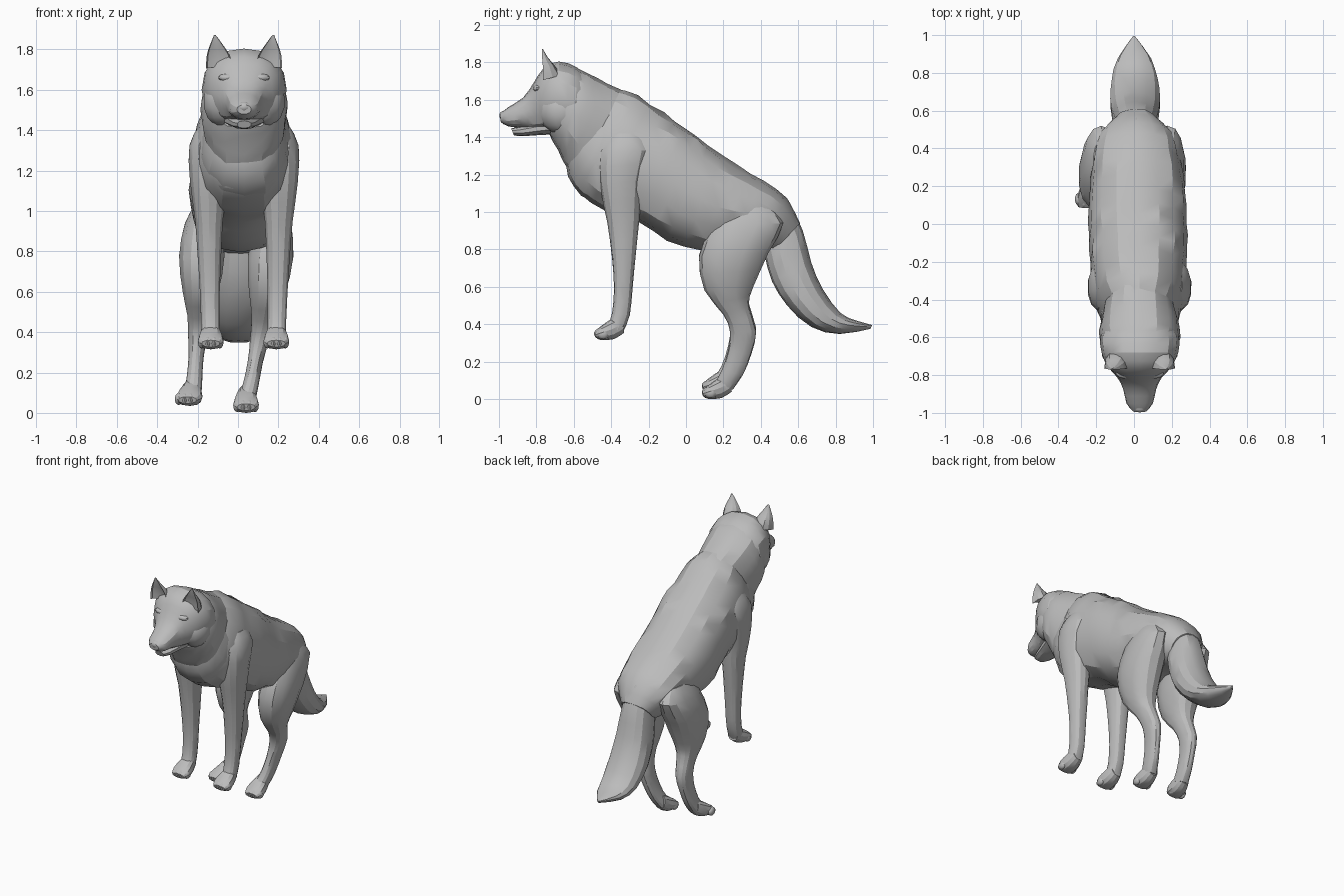
import bpy, bmesh, math, random
from mathutils import Vector

cube = bpy.data.objects.get("Cube")
if cube:
    bpy.data.objects.remove(cube, do_unlink=True)

random.seed(4)
fur = bpy.data.materials.new("grey fur")
fur.use_nodes = True
grey = (0.5, 0.5, 0.5, 1)
fur.diffuse_color = grey
fur.node_tree.nodes["Principled BSDF"].inputs["Base Color"].default_value = grey
MIDLINE = 0.03


def finish(name, bm, angle=24):
    """Turn a bmesh into a shaded, coloured object."""
    bmesh.ops.recalc_face_normals(bm, faces=bm.faces)
    mesh = bpy.data.meshes.new(name)
    bm.to_mesh(mesh)
    bm.free()
    mesh.materials.append(fur)
    obj = bpy.data.objects.new(name, mesh)
    bpy.context.collection.objects.link(obj)
    bpy.ops.object.select_all(action='DESELECT')
    obj.select_set(True)
    bpy.context.view_layer.objects.active = obj
    bpy.ops.object.shade_smooth_by_angle(angle=math.radians(angle))


def smooth_rows(rows, steps=2):
    """Add in-between cross-sections with a Catmull-Rom spline."""
    rows = [Vector(r) for r in rows]
    result = []
    for i in range(len(rows) - 1):
        a, b = rows[max(i - 1, 0)], rows[i]
        c, d = rows[i + 1], rows[min(i + 2, len(rows) - 1)]
        for s in range(steps):
            t = s / steps
            result.append((b * 2 + (c - a) * t + (a * 2 - b * 5 + c * 4 - d) * t ** 2
                           + (b * 3 - a - c * 3 + d) * t ** 3) / 2)
    return result + [rows[-1]]


def loft(name, rows, x_start=MIDLINE, x_end=None, sides=14,
         ease=1, square=0.88, dish=1, rough=0):
    """Skin rows of (upper y, upper z, lower y, lower z, half width)."""
    x_end = x_start if x_end is None else x_end
    rows = smooth_rows(rows)
    bm = bmesh.new()
    rings = []
    for i, (uy, uz, ly, lz, half) in enumerate(rows):
        x = x_start + (x_end - x_start) * (i / (len(rows) - 1)) ** ease
        ring = []
        for k in range(sides):
            turn = math.tau * k / sides
            c, s = math.cos(turn), math.sin(turn)
            c = math.copysign(abs(c) ** square, c)
            s = math.copysign(abs(s) ** square, s)
            c *= dish if c > 0 else 1
            tuft = 1 + random.uniform(-rough, rough)
            ring.append(bm.verts.new((x + half * s * tuft,
                                      (uy + ly) / 2 + (uy - ly) / 2 * c * tuft,
                                      (uz + lz) / 2 + (uz - lz) / 2 * c * tuft)))
        rings.append(ring)
    for lower, upper in zip(rings, rings[1:]):
        for k in range(sides):
            j = (k + 1) % sides
            bm.faces.new((lower[k], lower[j], upper[j], upper[k]))
    bm.faces.new(rings[0])
    bm.faces.new(rings[-1])
    finish(name, bm)


def blob(name, centre, size):
    """An ellipsoid for small rounded parts."""
    bm = bmesh.new()
    bmesh.ops.create_uvsphere(bm, u_segments=10, v_segments=7, radius=1)
    for v in bm.verts:
        v.co = Vector(centre) + Vector(size) * v.co
    finish(name, bm, 40)


# Trunk, from the chest back to the rump
loft("torso", [
    (-.38, 1.66, -.62, 1.20, .17), (-.26, 1.62, -.57, 1.10, .23),
    (-.12, 1.53, -.43, 1.0, .25), (0, 1.45, -.25, .94, .26),
    (.12, 1.36, -.1, .85, .26), (.27, 1.25, .08, .8, .25),
    (.42, 1.165, .22, .82, .235), (.54, 1.07, .36, .8, .195),
    (.61, .94, .46, .78, .11)], MIDLINE, .01, sides=16, rough=.022)

# Layered neck fur
loft("neck_ruff", [
    (-.6, 1.77, -.73, 1.41, .19), (-.52, 1.74, -.685, 1.33, .213),
    (-.42, 1.69, -.635, 1.23, .205), (-.28, 1.62, -.57, 1.14, .18)], sides=16, rough=.02)
loft("chest_ruff", [
    (-.5, 1.64, -.64, 1.3, .15), (-.42, 1.6, -.63, 1.19, .19),
    (-.3, 1.5, -.56, 1.09, .22), (-.2, 1.4, -.44, 1.03, .2)], rough=.02)

# Head with muzzle
loft("head", [
    (-.995, 1.525, -.99, 1.48, .035), (-.95, 1.56, -.95, 1.457, .07),
    (-.87, 1.612, -.88, 1.45, .087), (-.815, 1.69, -.81, 1.435, .118),
    (-.765, 1.765, -.745, 1.43, .17), (-.68, 1.805, -.68, 1.42, .203),
    (-.58, 1.77, -.6, 1.4, .207), (-.52, 1.72, -.54, 1.42, .16)], sides=16, rough=.008)
loft("lower_jaw", [
    (-.935, 1.447, -.92, 1.41, .035), (-.89, 1.455, -.88, 1.405, .056),
    (-.81, 1.475, -.8, 1.41, .08), (-.72, 1.5, -.7, 1.415, .11)], sides=10)
blob("nose", (MIDLINE, -.973, 1.515), (.036, .026, .026))

for side, sign in (("left", 1), ("right", -1)):
    # Face details
    blob(side + "_eye", (MIDLINE + sign * .075, -.808, 1.622), (.026, .022, .013))
    blob(side + "_brow", (MIDLINE + sign * .08, -.785, 1.66), (.05, .035, .022))
    blob(side + "_cheek", (MIDLINE + sign * .105, -.66, 1.54), (.102, .13, .125))
    loft(side + "_ear", [
        (-.86, 1.68, -.67, 1.73, .068), (-.83, 1.765, -.7, 1.78, .056),
        (-.8, 1.82, -.738, 1.825, .032), (-.775, 1.872, -.765, 1.872, .004)],
        MIDLINE + sign * .12, MIDLINE + sign * .145, sides=12, dish=-.3)


def paw(name, x, toe_y, ground, splay=0):
    """A foot with four rounded toes."""
    profile = [(.005, .045, .015, .012, .045), (.045, .078, .04, 0, .064),
               (.1, .115, .11, .005, .055), (.15, .14, .165, .04, .04)]
    loft(name, [(toe_y + uy, ground + uz, toe_y + ly, ground + lz, half)
                for uy, uz, ly, lz, half in profile], x + splay, x, sides=12)
    for n, offset in enumerate((-.044, -.015, .015, .044), 1):
        back = abs(offset) / 2
        blob(f"{name}_toe_{n}", (x + splay + offset, toe_y + .03 + back, ground + .034),
             (.02, .034, .03))


# Front legs, shoulder to wrist
front_leg = [
    (-.4, 1.42, -.24, 1.42, .045), (-.465, 1.32, -.19, 1.33, .095),
    (-.46, 1.14, -.23, 1.17, .095), (-.42, .94, -.25, .96, .07),
    (-.395, .75, -.27, .76, .058), (-.385, .59, -.285, .6, .05),
    (-.395, .46, -.3, .45, .047), (-.42, .385, -.335, .36, .048)]
for side, sign, foot in (("left", 1, .19), ("right", -1, -.135)):
    loft(side + "_front_leg", front_leg, MIDLINE + sign * .18, foot, rough=.01)
    paw(side + "_front_paw", foot, -.495, .315)

# Hind legs, hip to heel; the right one stands out and slightly higher
hind_leg = [
    (.22, 1.03, .44, 1.03, .045), (.14, .93, .52, .94, .09),
    (.07, .76, .44, .78, .115), (.1, .58, .36, .6, .09),
    (.2, .45, .335, .5, .06), (.235, .36, .375, .36, .048),
    (.225, .26, .35, .24, .038), (.19, .15, .305, .13, .04),
    (.15, .08, .25, .05, .045)]
for side, hip, foot, lift, splay in (("left", .185, .04, 0, 0),
                                     ("right", -.17, -.225, .035, -.025)):
    rows = [(uy, uz + lift * i / len(hind_leg), ly, lz + lift * i / len(hind_leg), half)
            for i, (uy, uz, ly, lz, half) in enumerate(hind_leg)]
    loft(side + "_hind_leg", rows, hip, foot, ease=1.3, rough=.01)
    paw(side + "_hind_paw", foot, .08, lift, splay)

# Bushy tail sweeping back to a point
loft("tail", [
    (.555, 1.05, .4, .9, .09), (.625, .9, .42, .77, .108),
    (.67, .73, .46, .63, .122), (.735, .58, .54, .5, .133),
    (.825, .46, .67, .385, .125), (.91, .42, .82, .347, .09),
    (.995, .395, .985, .375, .008)], .012, 0, rough=.015)
